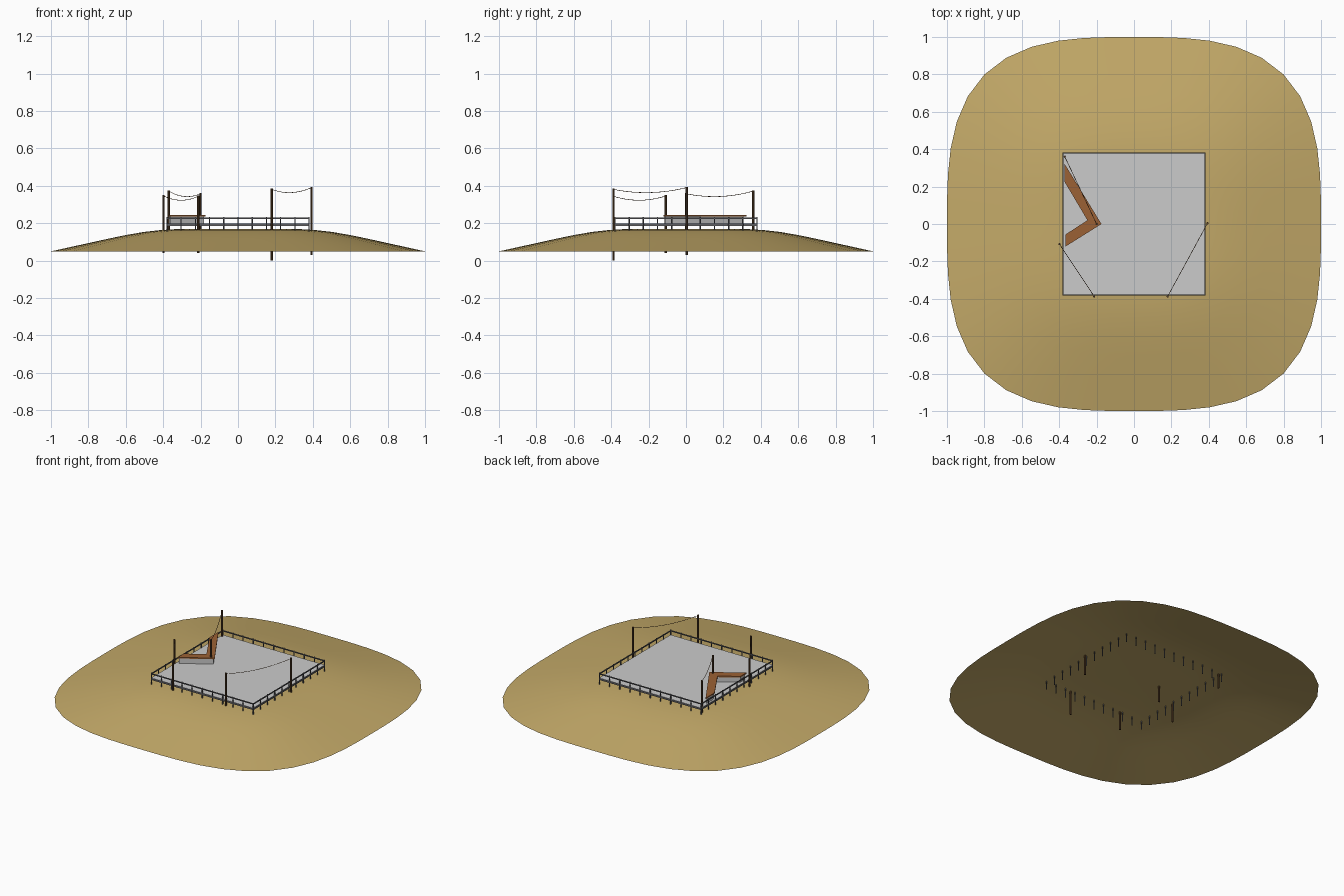
import bpy, bmesh, math
from mathutils import Vector

if "Cube" in bpy.data.objects:
    bpy.data.objects.remove(bpy.data.objects["Cube"])


def material(name, rgb):
    m = bpy.data.materials.new(name)
    m.diffuse_color = (*rgb, 1)
    m.use_nodes = True
    m.node_tree.nodes["Principled BSDF"].inputs["Base Color"].default_value = m.diffuse_color
    return m


SAND = material("sand", (0.55, 0.40, 0.14))
WOOD = material("wood", (0.33, 0.12, 0.035))
DARK = material("dark_wood", (0.10, 0.05, 0.02))
STEEL = material("steel", (0.11, 0.11, 0.12))


def finish(name, bm, mat=None):
    bmesh.ops.recalc_face_normals(bm, faces=bm.faces)
    me = bpy.data.meshes.new(name)
    bm.to_mesh(me)
    bm.free()
    ob = bpy.data.objects.new(name, me)
    bpy.context.collection.objects.link(ob)
    if mat:
        me.materials.append(mat)
    return ob


def add_box(bm, lo, hi):
    lo, hi = Vector(lo), Vector(hi)
    vs = bmesh.ops.create_cube(bm, size=1)["verts"]
    for v in vs:
        v.co = (lo + hi) / 2 + v.co * (hi - lo)


def add_post(bm, x, y, z0, z1, r, sides=8):
    vs = bmesh.ops.create_cone(bm, cap_ends=True, segments=sides,
                               radius1=r, radius2=r, depth=z1 - z0)["verts"]
    bmesh.ops.translate(bm, verts=vs, vec=(x, y, (z0 + z1) / 2))


def prism(name, outline, z0, z1, mat=None):
    bm = bmesh.new()
    f = bm.faces.new([bm.verts.new((x, y, z0)) for x, y in outline])
    ext = bmesh.ops.extrude_face_region(bm, geom=[f])["geom"]
    bmesh.ops.translate(bm, vec=(0, 0, z1 - z0),
                        verts=[g for g in ext if isinstance(g, bmesh.types.BMVert)])
    return finish(name, bm, mat)


# mound: open sheet made of rounded-square rings
bm = bmesh.new()
SEG, POWER = 48, 3.1
profile = [(0.18, 0.170), (0.34, 0.168), (0.42, 0.163), (0.5, 0.154), (0.6, 0.137),
           (0.7, 0.116), (0.8, 0.094), (0.9, 0.072), (1.0, 0.05)]
rings = []
for t, z in profile:
    ring = []
    for i in range(SEG):
        c, s = math.cos(math.tau * i / SEG), math.sin(math.tau * i / SEG)
        r = t / (abs(c) ** POWER + abs(s) ** POWER) ** (1 / POWER)
        ring.append(bm.verts.new((r * c, r * s, z)))
    rings.append(ring)
top = bm.verts.new((0, 0, 0.170))
for i in range(SEG):
    j = (i + 1) % SEG
    bm.faces.new((top, rings[0][i], rings[0][j]))
    for a, b in zip(rings, rings[1:]):
        bm.faces.new((a[i], b[i], b[j], a[j]))
mound = finish("mound", bm, SAND)
for p in mound.data.polygons:
    p.use_smooth = True
    if p.normal.z < 0:
        p.flip()

# raised deck slab
H = 0.38
bm = bmesh.new()
add_box(bm, (-H, -H, 0.186), (H, H, 0.2))
finish("deck", bm)

# edge trim, top rails and stilts that double as fence posts
bm = bmesh.new()
for s in (-1, 1):
    for z0, z1, w in ((0.187, 0.199, 0.002), (0.224, 0.231, 0.0025)):
        add_box(bm, (-H - w, s * H - w, z0), (H + w, s * H + w, z1))
        add_box(bm, (s * H - w, -H - w, z0), (s * H + w, H + w, z1))
finish("fence_rails", bm, STEEL)

bm = bmesh.new()
N = 10
for i in range(N):
    a = -H + 2 * H * i / N
    for x, y in ((a, -H), (H, a), (-a, H), (-H, -a)):
        add_post(bm, x, y, 0.10, 0.234, 0.0035, 6)
finish("fence_posts", bm, STEEL)

# angled bench: solid base and timber seat
seat = [(-0.372, 0.323), (-0.372, 0.227), (-0.249, 0.02),
        (-0.366, -0.056), (-0.366, -0.12), (-0.174, 0.0)]
base = [(-0.368, 0.308), (-0.368, 0.236), (-0.241, 0.02),
        (-0.362, -0.062), (-0.362, -0.112), (-0.183, 0.0)]
prism("bench_base", base, 0.2, 0.235)
prism("bench_seat", seat, 0.235, 0.243, WOOD)

# light poles in pairs: x, y, bottom, top
pairs = [((0.18, -0.387, 0.0, 0.385), (0.393, 0.004, 0.03, 0.395)),
         ((-0.213, -0.387, 0.04, 0.348), (-0.398, -0.108, 0.04, 0.350)),
         ((-0.37, 0.36, 0.06, 0.376), (-0.2, 0.0, 0.06, 0.362))]
bm = bmesh.new()
for pair in pairs:
    for x, y, z0, z1 in pair:
        add_post(bm, x, y, z0, z1, 0.006)
finish("light_poles", bm, DARK)

# sagging cables between each pair of poles
for n, (a, b) in enumerate(pairs):
    p = Vector((a[0], a[1], a[3] - 0.004))
    q = Vector((b[0], b[1], b[3] - 0.004))
    cu = bpy.data.curves.new("cable", "CURVE")
    cu.dimensions = "3D"
    cu.bevel_depth = 0.0015
    cu.bevel_resolution = 0
    sp = cu.splines.new("POLY")
    sp.points.add(12)
    for i, pt in enumerate(sp.points):
        t = i / 12
        v = p.lerp(q, t)
        pt.co = (v.x, v.y, v.z - 0.022 * 4 * t * (1 - t), 1)
    cu.materials.append(DARK)
    bpy.context.collection.objects.link(bpy.data.objects.new(f"cable_{n + 1}", cu))
